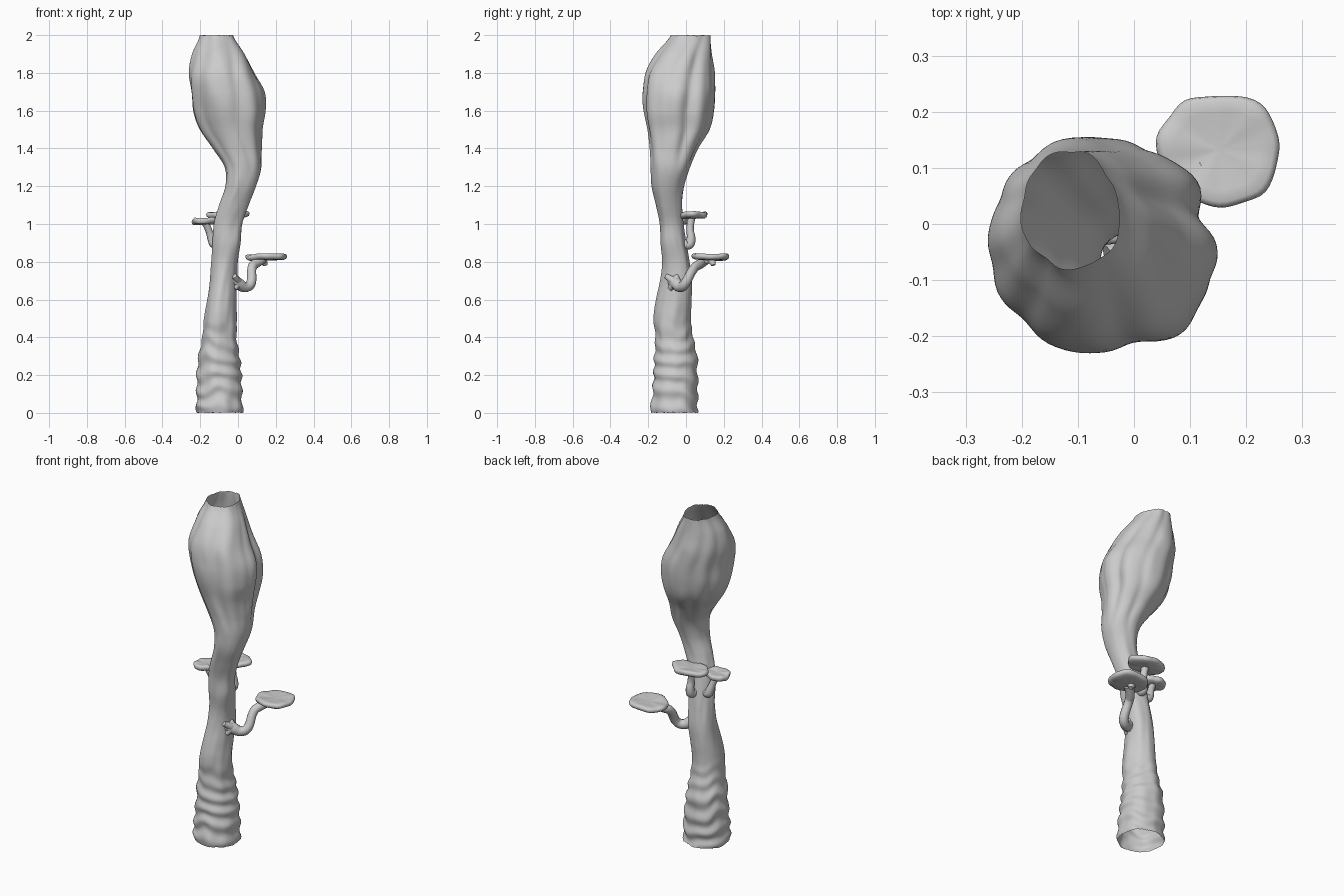
import bpy, bmesh, math
from mathutils import Vector, noise

if "Cube" in bpy.data.objects:
    bpy.data.objects.remove(bpy.data.objects["Cube"])

# Trunk extents (x min, x max, y min, y max) at every 0.1 of height
EXT = [(-.22, .025, -.185, .065), (-.22, .025, -.18, .065), (-.22, .02, -.17, .06),
       (-.21, .005, -.165, .055), (-.19, -.01, -.165, .035), (-.18, -.01, -.17, .025),
       (-.165, -.01, -.155, .03), (-.15, -.005, -.135, .035), (-.14, 0, -.125, .02),
       (-.135, .015, -.135, 0), (-.125, .025, -.14, -.015), (-.10, .06, -.16, -.02),
       (-.07, .095, -.18, -.01), (-.075, .125, -.185, .02), (-.135, .13, -.19, .065),
       (-.20, .135, -.20, .12), (-.24, .15, -.22, .145), (-.255, .14, -.23, .16),
       (-.26, .09, -.215, .155), (-.24, .04, -.155, .14), (-.20, -.025, -.08, .13)]
# Bulb folds: angle, relative depth, width in degrees
FOLDS = [(30, -.15, 13), (-38, .08, 14), (-62, -.05, 10), (-125, -.05, 11),
         (80, -.05, 9), (130, -.05, 10), (160, -.03, 8), (-160, -.04, 10), (-5, -.03, 7)]


def smooth(a, b, t):
    t = max(0, min(1, (t - a) / (b - a)))
    return t * t * (3 - 2 * t)


def extents(z):
    f = min(z * 10, 19.9999)
    i = int(f)
    t = f - i
    p = [EXT[max(0, min(20, i + k))] for k in (-1, 0, 1, 2)]
    return [.5 * (2 * b + (c - a) * t + (2 * a - 5 * b + 4 * c - d) * t * t
                  + (3 * b - a - 3 * c + d) * t ** 3) for a, b, c, d in zip(*p)]


def trunk_point(z, ang):
    x0, x1, y0, y1 = extents(z)
    c, s = math.cos(ang), math.sin(ang)
    k = 1.0
    # folds along the bulb, fading down the neck
    bulb = smooth(1.15, 1.55, z) * (1 - .6 * smooth(1.8, 2, z))
    deg = math.degrees(ang) + 14 * math.sin(z * 5)
    for a, depth, w in FOLDS:
        d = (deg - a + 180) % 360 - 180
        k += bulb * depth * math.exp(-(d / w) ** 2)
    # slanted wrinkles round the foot
    foot = 1 - smooth(.3, .55, z)
    wob = noise.noise(Vector((c * 1.2, s * 1.2, z * 4)))
    k += foot * .045 * math.sin(z * 72 + 1.5 * math.sin(ang + 1) + 3 * wob)
    # twisting ridges in the middle
    mid = smooth(.25, .5, z) * (1 - smooth(1.2, 1.5, z))
    k += mid * .035 * math.sin(3 * ang - 9 * z + 2 * wob)
    k += .07 * noise.noise(Vector((c * 1.8, s * 1.8, z * 5 + 7)))
    # ragged rims
    rag = .007 * noise.noise(Vector((c * 9, s * 9, z)))
    zz = z + abs(rag) if z < .01 else z - abs(rag) if z > 1.99 else z
    return ((x0 + x1) / 2 + (x1 - x0) / 2 * k * c,
            (y0 + y1) / 2 + (y1 - y0) / 2 * k * s, zz)


def finish(name, bm):
    me = bpy.data.meshes.new(name)
    bm.to_mesh(me)
    bm.free()
    for p in me.polygons:
        p.use_smooth = True
    ob = bpy.data.objects.new(name, me)
    bpy.context.collection.objects.link(ob)
    return ob


def bridge(bm, rings):
    for a, b in zip(rings, rings[1:]):
        n = len(a)
        for i in range(n):
            j = (i + 1) % n
            bm.faces.new((a[i], a[j], b[j], b[i]))


def cap(name, centre, rx, ry, tilt, seed):
    """Flat mushroom cap with a wavy rim."""
    prof = [(.12, -.019), (.5, -.017), (.85, -.015), (.97, -.008), (1, .002),
            (.98, .011), (.9, .016), (.7, .015), (.4, .013), (.1, .012)]
    bm = bmesh.new()
    rings = []
    n = 56
    for r, h in prof:
        ring = []
        for i in range(n):
            a = 2 * math.pi * i / n
            c, s = math.cos(a), math.sin(a)
            w = 1 + .13 * noise.noise(Vector((c * 1.7, s * 1.7, seed)))
            dz = .008 * r * noise.noise(Vector((c * 1.5, s * 1.5, seed + 5)))
            x, y = rx * r * w * c, ry * r * w * s
            ring.append(bm.verts.new((centre[0] + x, centre[1] + y,
                                      centre[2] + h + dz + tilt * x)))
        rings.append(ring)
    bridge(bm, rings)
    bm.faces.new(rings[0][::-1])
    bm.faces.new(rings[-1])
    return finish(name, bm)


def stem(name, pts):
    """Smooth tapering stalk through (x, y, z, radius) points."""
    cu = bpy.data.curves.new(name, 'CURVE')
    cu.dimensions = '3D'
    cu.bevel_depth = 1
    cu.bevel_resolution = 4
    cu.use_fill_caps = True
    sp = cu.splines.new('NURBS')
    sp.points.add(len(pts) - 1)
    for p, (x, y, z, r) in zip(sp.points, pts):
        p.co = (x, y, z, 1)
        p.radius = r
    sp.order_u = 3
    sp.use_endpoint_u = True
    sp.resolution_u = 8
    sp.use_smooth = True
    ob = bpy.data.objects.new(name, cu)
    bpy.context.collection.objects.link(ob)


# Hollow trunk with swollen top, open at both ends
bm = bmesh.new()
N, M = 96, 200
bridge(bm, [[bm.verts.new(trunk_point(2 * j / M, 2 * math.pi * i / N - math.pi))
             for i in range(N)] for j in range(M + 1)])
finish("trunk", bm)

# Large side mushroom
cap("side_cap", (.152, .132, .825), .112, .1, .03, 1.3)
stem("side_stem", [(-.04, -.07, .70, .034), (-.005, -.055, .69, .034), (.035, -.03, .66, .027),
                   (.075, -.005, .68, .026), (.07, .04, .77, .024), (.09, .08, .79, .026),
                   (.13, .11, .815, .026)])
# Root toes gripping the trunk, and small knob under the cap
for i, (dy, z) in enumerate([(-.105, .725), (-.085, .655), (-.035, .655), (-.045, .73)]):
    stem(f"side_root_{i + 1}", [(.005, -.055, .69, .022), (-.01, (dy - .06) / 2, (z + .69) / 2, .02),
                                (-.02, dy, z, .013)])
stem("side_knob", [(.12, .13, .82, .022), (.14, .14, .80, .02), (.145, .145, .782, .012)])

# Pair of mushrooms behind the trunk
cap("back_cap", (-.058, .037, 1.047), .112, .078, 0, 4.1)
stem("back_stem", [(-.05, -.02, .90, .024), (-.045, .015, .88, .027), (-.045, .03, .92, .024),
                   (-.05, .018, .98, .017), (-.055, .03, 1.04, .022)])
cap("left_cap", (-.178, -.05, 1.015), .07, .062, .04, 8.6)
stem("left_stem", [(-.09, -.04, .90, .024), (-.125, -.03, .885, .026), (-.14, -.03, .92, .022),
                   (-.155, -.04, .97, .017), (-.175, -.05, 1.01, .02)])
